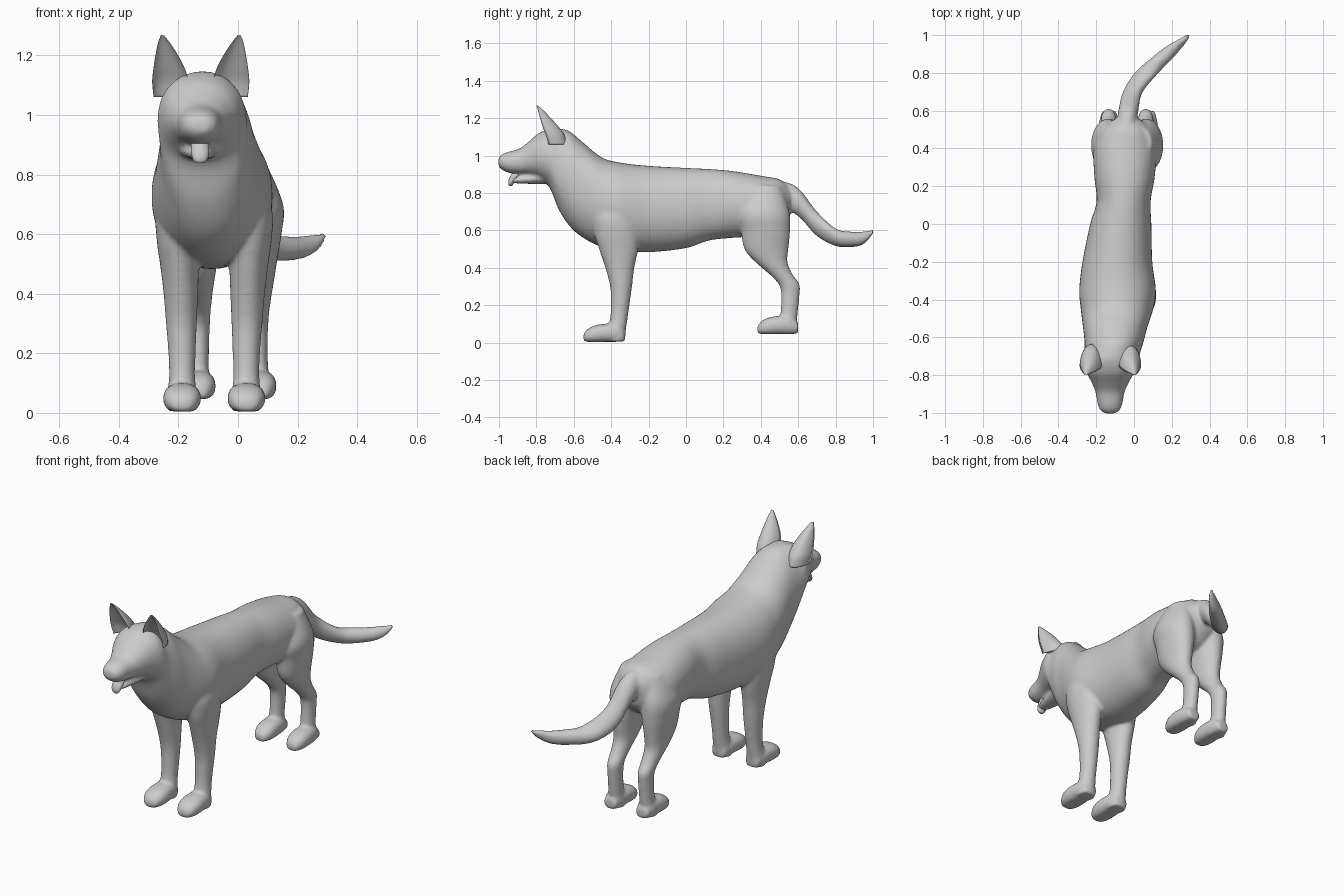
import bpy, bmesh, math
from mathutils import Vector


def spline(rings, steps=5):
    """Catmull-Rom interpolation through ring tuples."""
    r = [Vector(q) for q in rings]
    out = []
    for i in range(len(r) - 1):
        a, b, c, d = r[max(i - 1, 0)], r[i], r[i + 1], r[min(i + 2, len(r) - 1)]
        for k in range(steps):
            t = k / steps
            out.append(0.5 * (2 * b + (c - a) * t + (2 * a - 5 * b + 4 * c - d) * t * t
                              + (3 * b - a - 3 * c + d) * t ** 3))
    return out + [r[-1]]


def loft(bm, rings, axis, floor=-1, n=28, cup=None, power=1.0):
    """Closed tube. axis 'y': (y, x, z, rx, rz); axis 'z': (z, x, y, rx, ry)."""
    prev = first = None
    for p, u, v, ru, rv in spline(rings):
        loop = []
        for k in range(n):
            a = 2 * math.pi * k / n
            c, s = math.cos(a), math.sin(a)
            c = math.copysign(abs(c) ** power, c)
            s = math.copysign(abs(s) ** power, s)
            if cup is not None and s < 0:
                s *= -cup
            x, w = u + ru * c, v + rv * s
            co = (x, p, max(w, floor)) if axis == 'y' else (x, w, max(p, floor))
            loop.append(bm.verts.new(co))
        if prev:
            for k in range(n):
                j = (k + 1) % n
                bm.faces.new((prev[k], prev[j], loop[j], loop[k]))
        else:
            first = loop
        prev = loop
    bm.faces.new(first[::-1])
    bm.faces.new(prev)


def finish(bm, name):
    bmesh.ops.recalc_face_normals(bm, faces=bm.faces)
    me = bpy.data.meshes.new(name)
    bm.to_mesh(me)
    bm.free()
    for f in me.polygons:
        f.use_smooth = True
    ob = bpy.data.objects.new(name, me)
    bpy.context.collection.objects.link(ob)
    return ob


def place(rings, centre, side):
    """Turn sideways offsets into x positions on one side of the body."""
    return [(p, centre + side * off, v, ru, rv) for p, off, v, ru, rv in rings]


body = bmesh.new()

# Torso, neck, skull and muzzle: y, x, width radius, top, bottom
spine = [
    (.555, -.037, .07, .83, .67), (.5, -.04, .13, .873, .60), (.4, -.048, .165, .892, .57),
    (.25, -.05, .16, .917, .56), (.12, -.055, .143, .928, .545), (0, -.07, .162, .934, .505),
    (-.2, -.088, .185, .945, .483), (-.35, -.087, .203, .962, .492),
    (-.45, -.09, .192, .99, .51), (-.55, -.1, .17, 1.07, .56), (-.62, -.105, .157, 1.128, .62),
    (-.68, -.115, .148, 1.145, .71), (-.73, -.122, .148, 1.143, .83),
    (-.79, -.125, .125, 1.118, .88), (-.84, -.126, .098, 1.075, .897),
    (-.89, -.127, .077, 1.037, .9), (-.95, -.127, .066, 1.02, .908),
    (-.985, -.127, .052, 1.005, .925), (-1.003, -.127, .028, .985, .945)]
loft(body, [(y, x, (t + b) / 2, r, (t - b) / 2) for y, x, r, t, b in spine], 'y', n=40, power=.93)

# Lower jaw
loft(body, [(-.70, -.126, .90, .09, .05), (-.80, -.127, .878, .06, .03),
            (-.89, -.127, .87, .042, .02), (-.94, -.127, .867, .025, .012)], 'y')

# Tail, swinging to one side
loft(body, [(.46, -.04, .82, .045, .04), (.54, -.037, .785, .052, .072),
            (.61, -.028, .742, .053, .075), (.7, -.006, .635, .053, .066),
            (.8, .067, .563, .064, .047), (.88, .15, .552, .058, .042),
            (.94, .215, .557, .045, .037), (.98, .265, .578, .026, .023),
            (1.003, .288, .596, .01, .01)], 'y')

# Legs: z, sideways offset, y, radii
front_leg = [(.8, .09, -.38, .06, .09), (.68, .115, -.38, .08, .12), (.58, .118, -.37, .075, .12),
             (.5, .116, -.36, .066, .105), (.4, .112, -.354, .058, .078), (.3, .11, -.347, .052, .059),
             (.2, .108, -.352, .046, .05), (.12, .108, -.36, .044, .047), (.06, .108, -.372, .05, .05),
             (.006, .108, -.375, .05, .05)]
hind_leg = [(.84, .07, .43, .06, .08), (.7, .1, .415, .088, .138), (.6, .1, .425, .082, .132),
            (.5, .1, .43, .066, .118), (.43, .1, .457, .055, .086), (.365, .099, .508, .046, .062),
            (.31, .098, .552, .041, .056), (.25, .098, .558, .038, .049), (.135, .1, .549, .038, .046),
            (.08, .102, .54, .044, .046), (.048, .102, .535, .045, .046)]
paw = [(-.33, .108, .035, .04, .03), (-.38, .108, .05, .056, .047), (-.44, .108, .05, .063, .05),
       (-.49, .108, .045, .062, .046), (-.525, .108, .037, .05, .036), (-.548, .108, .027, .03, .02)]
hind_paw = [(y + .93, .102, z + .042, rx * .9, rz) for y, off, z, rx, rz in paw]
for side in (-1, 1):
    loft(body, place(front_leg, -.08, side), 'z')
    loft(body, place(paw, -.08, side), 'y', floor=.004, power=.85)
    loft(body, place(hind_leg, -.036, side), 'z')
    loft(body, place(hind_paw, -.03, side), 'y', floor=.046, power=.85)

# Fuse everything into one smooth skin
dog = finish(body, "dog_body")
rem = dog.modifiers.new("fuse", 'REMESH')
rem.mode = 'VOXEL'
rem.voxel_size = .009
rem.use_smooth_shade = True
sm = dog.modifiers.new("soften", 'SMOOTH')
sm.factor = .5
sm.iterations = 8

# Pricked ears, cupped toward the front
ear = [(1.06, .098, -.735, .06, .10), (1.11, .102, -.75, .061, .10), (1.155, .106, -.767, .053, .085),
       (1.2, .114, -.78, .038, .058), (1.24, .123, -.791, .021, .03), (1.268, .129, -.8, .005, .008)]
for side, name in ((-1, "right_ear"), (1, "left_ear")):
    bm = bmesh.new()
    loft(bm, place(ear, -.125, side), 'z', cup=.45)
    finish(bm, name)

# Tongue hanging over the jaw
bm = bmesh.new()
loft(bm, [(.838, -.127, -.937, .012, .008), (.85, -.127, -.936, .024, .014),
          (.875, -.127, -.925, .03, .022), (.905, -.127, -.9, .03, .03)], 'z')
finish(bm, "tongue")
